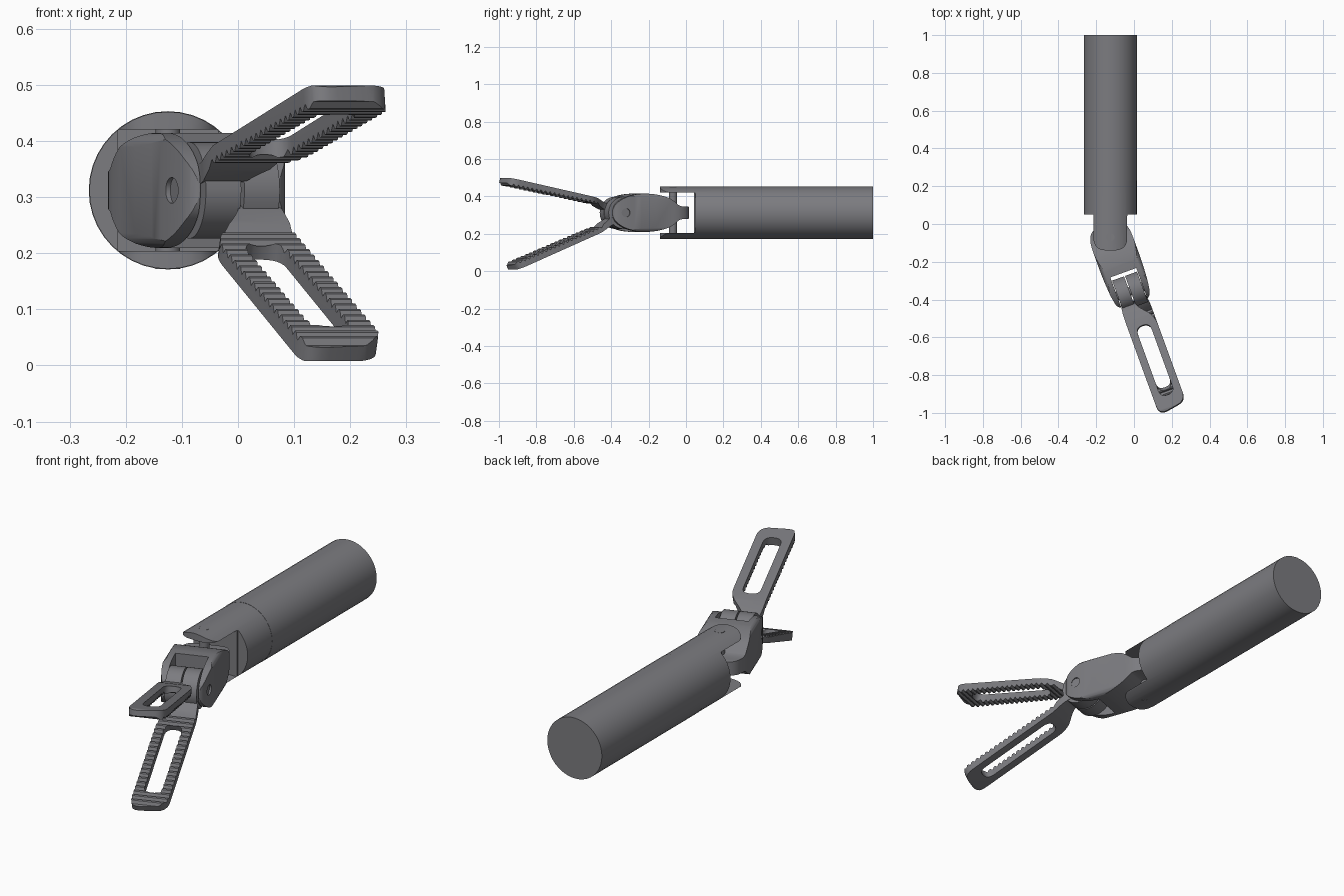
import bpy
import bmesh
from math import cos, pi, radians, sin
from mathutils import Matrix, Vector

if "Cube" in bpy.data.objects:
    bpy.data.objects.remove(bpy.data.objects["Cube"])

SHAFT = Matrix.Translation((-0.125, -0.07, 0.312))
WRIST = SHAFT @ Matrix.Rotation(radians(20), 4, 'Z')
JAW_PIVOT = WRIST @ Matrix.Translation((0, -0.305, 0))

# Dark grey metal shared by every part
METAL = bpy.data.materials.new("dark_metal")
METAL.use_nodes = True
METAL.diffuse_color = (0.2, 0.2, 0.215, 1)
METAL.node_tree.nodes["Principled BSDF"].inputs["Base Color"].default_value = METAL.diffuse_color


def fillet(points, radius, steps=6):
    """Round every corner of a closed 2D outline."""
    out = []
    pts = [Vector(p) for p in points]
    for i, p in enumerate(pts):
        a, b = pts[i - 1] - p, pts[(i + 1) % len(pts)] - p
        a = p + a.normalized() * min(radius, a.length * 0.47)
        b = p + b.normalized() * min(radius, b.length * 0.47)
        for k in range(steps + 1):
            t = k / steps
            out.append(a * (1 - t) ** 2 + p * 2 * t * (1 - t) + b * t * t)
    return out


def circle(radius, n=40):
    return [(radius * cos(2 * pi * i / n), radius * sin(2 * pi * i / n)) for i in range(n)]


def mirrored(half):
    """Close a (y, half size) list into a symmetric outline."""
    return half + [(y, -s) for y, s in reversed(half)]


def prism(name, outline, axis, lo, hi):
    """Extrude an outline along an axis: x takes (y, z), y takes (x, z), z takes (x, y)."""
    place = {'x': lambda a, b, h: (h, a, b),
             'y': lambda a, b, h: (a, h, b),
             'z': lambda a, b, h: (a, b, h)}[axis]
    bm = bmesh.new()
    rings = [[bm.verts.new(place(p[0], p[1], h)) for p in outline] for h in (lo, hi)]
    for ring in rings:
        bm.faces.new(ring)
    for i in range(len(outline)):
        bm.faces.new((rings[0][i - 1], rings[0][i], rings[1][i], rings[1][i - 1]))
    bmesh.ops.recalc_face_normals(bm, faces=bm.faces)
    mesh = bpy.data.meshes.new(name)
    bm.to_mesh(mesh)
    bm.free()
    obj = bpy.data.objects.new(name, mesh)
    bpy.context.collection.objects.link(obj)
    return obj


def combine(obj, tool, operation):
    """Bake a boolean into obj and discard the tool."""
    mod = obj.modifiers.new("shape", 'BOOLEAN')
    mod.object, mod.operation, mod.solver = tool, operation, 'EXACT'
    graph = bpy.context.evaluated_depsgraph_get()
    graph.update()
    mesh = bpy.data.meshes.new_from_object(obj.evaluated_get(graph))
    obj.modifiers.clear()
    obj.data = mesh
    bpy.data.objects.remove(tool)


def box(x, y, z):
    return prism("cutter", [(x[0], y[0]), (x[1], y[0]), (x[1], y[1]), (x[0], y[1])], 'z', *z)


def finish(obj, matrix):
    obj.matrix_world = matrix
    obj.data.materials.clear()
    obj.data.materials.append(METAL)
    bpy.ops.object.select_all(action='DESELECT')
    obj.select_set(True)
    bpy.context.view_layer.objects.active = obj
    bpy.ops.object.shade_smooth_by_angle(angle=radians(28))


# Shaft and the fork at its front end
finish(prism("shaft", circle(0.141), 'y', 0.3, 1.07), SHAFT)
fork = prism("shaft_fork", circle(0.14), 'y', -0.2, 0.3)
combine(fork, box((-0.3, 0.3), (-0.4, 0.112), (-0.108, 0.108)), 'DIFFERENCE')
ear_end = fillet([(-0.09, 0.2), (-0.09, -0.07), (0.09, -0.07), (0.09, 0.2)], 0.07)
ear_plan = [(-0.2, 0.4), (-0.2, 0.12), (-0.09, 0.12)]
ear_plan += [p for p in ear_end if p[1] < 0.1]
ear_plan += [(0.09, 0.12), (0.2, 0.12), (0.2, 0.4)]
combine(fork, prism("cutter", ear_plan, 'z', -0.3, 0.3), 'INTERSECT')
finish(fork, SHAFT)
finish(prism("wrist_pin", circle(0.022, 24), 'z', -0.1398, 0.1398), SHAFT)

# Wrist: lens-like side, plan and cross-section outlines intersected
side = fillet(mirrored([(0.09, 0.033), (0, 0.033), (-0.02, 0.052), (-0.06, 0.08), (-0.13, 0.099),
                        (-0.2, 0.104), (-0.27, 0.096), (-0.33, 0.072), (-0.37, 0.035)]), 0.05)
plan = fillet([(x, y) for y, x in mirrored(
    [(0.072, 0.06), (0.05, 0.095), (0, 0.113), (-0.18, 0.113), (-0.3, 0.106), (-0.375, 0.09)])], 0.04)
section = fillet([(-0.115, -0.106), (0.115, -0.106), (0.115, 0.106), (-0.115, 0.106)], 0.045)
wrist = prism("wrist", side, 'x', -0.2, 0.2)
combine(wrist, prism("cutter", plan, 'z', -0.2, 0.2), 'INTERSECT')
combine(wrist, prism("cutter", section, 'y', -0.5, 0.2), 'INTERSECT')
combine(wrist, box((-0.073, 0.073), (-0.5, -0.2), (-0.2, 0.2)), 'DIFFERENCE')
bore = prism("cutter", circle(0.023, 24), 'x', -0.2, 0.2)
bore.data.transform(Matrix.Translation((0, -0.305, 0)))
combine(wrist, bore, 'DIFFERENCE')
finish(wrist, WRIST)
finish(prism("jaw_pin", circle(0.023, 24), 'x', -0.098, 0.098), JAW_PIVOT)


def jaw(name, matrix, left, right):
    """Slotted jaw whose tip ends at the given left and right lengths."""
    # Side profile with a row of gripping teeth on the inner face
    length, teeth, start = max(left, right), 20, 0.15
    pitch = (length - start - 0.02) / teeth
    profile = [(0, 0.036), (-0.09, 0.036), (-0.16, 0.05), (-length + 0.02, 0.058), (-length, 0.05)]
    profile += [(-length, 0.026)]
    for i in reversed(range(teeth)):
        y = -start - i * pitch
        profile += [(y - pitch, 0.029), (y - pitch * 0.6, 0.018), (y - pitch * 0.3, 0.018)]
    profile += [(-start, 0.027), (-0.13, 0.012), (-0.09, 0), (0, 0)]
    body = prism(name, profile, 'x', -0.2, 0.2)

    # Plan outline: offset neck widening into a slotted plate
    outline = [(-0.068, 0.01), (-0.068, -0.05), (-0.079, -0.11), (-0.079, -left),
               (0.079, -right), (0.079, -0.18), (-0.005, -0.08), (-0.005, 0.01)]
    combine(body, prism("cutter", fillet(outline, 0.05), 'z', -0.2, 0.2), 'INTERSECT')
    slot = fillet([(-0.039, -0.205), (-0.039, -0.605), (0.039, -0.605), (0.039, -0.205)], 0.038)
    combine(body, prism("cutter", slot, 'z', -0.2, 0.2), 'DIFFERENCE')
    combine(body, prism("hub", circle(0.086, 40), 'x', -0.07, -0.003), 'UNION')
    finish(body, matrix)


# The second jaw is turned half way round its length
jaw("upper_jaw", JAW_PIVOT @ Matrix.Rotation(radians(-11.2), 4, 'X'), 0.69, 0.665)
jaw("lower_jaw", JAW_PIVOT @ Matrix.Rotation(radians(21.9), 4, 'X') @ Matrix.Rotation(pi, 4, 'Y'),
    0.665, 0.69)
